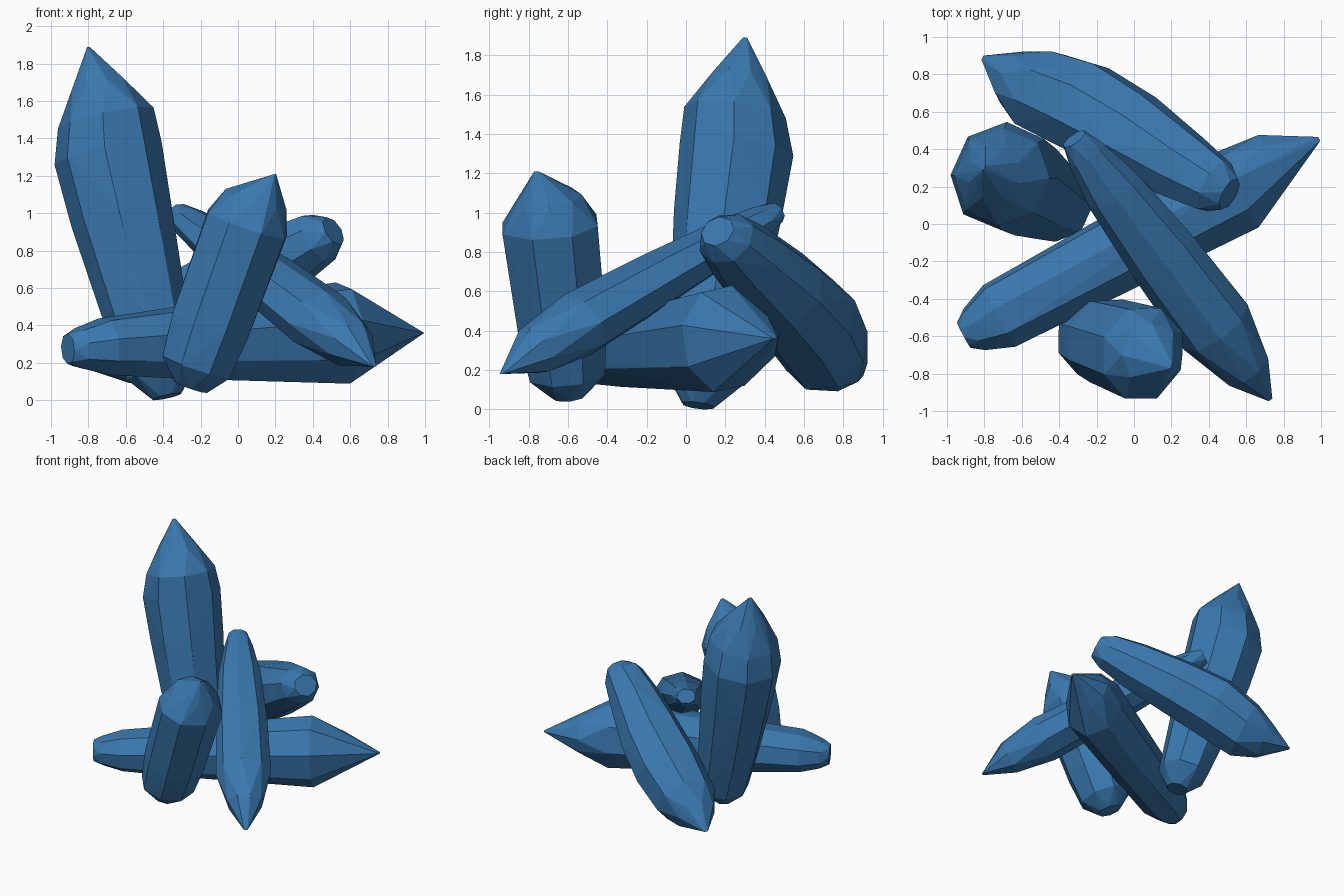
import bpy, bmesh, math, random
from mathutils import Vector

if "Cube" in bpy.data.objects:
    bpy.data.objects.remove(bpy.data.objects["Cube"])

random.seed(4)
SIDES = 8

blue = bpy.data.materials.new("crystal_blue")
blue.diffuse_color = (0.042, 0.19, 0.43, 1)
blue.use_nodes = True
blue.node_tree.nodes["Principled BSDF"].inputs["Base Color"].default_value = blue.diffuse_color


def crystal(name, start, end, apex, rings, phase):
    """Faceted shaft: convex hull of rings (t, side radius, upright radius, optional shift) plus apex."""
    start, end = Vector(start), Vector(end)
    axis = (end - start).normalized()
    u = axis.cross(Vector((0, 0, 1))).normalized()
    v = u.cross(axis)
    bm = bmesh.new()
    for k, (t, ru, rv, *shift) in enumerate(rings):
        centre = start.lerp(end, t) + Vector(shift[0] if shift else (0, 0, 0))
        # the end rings are staggered to give triangular facets
        twist = math.pi / SIDES if k in (0, len(rings) - 1) else 0
        for i in range(SIDES):
            a = phase + twist + 2 * math.pi * i / SIDES
            s = 1.03 * random.uniform(0.98, 1.03)
            bm.verts.new(centre + u * (ru * s * math.cos(a)) + v * (rv * s * math.sin(a)))
    # slightly blunted tip
    tip = Vector(apex)
    for sgn in (-1, 1):
        bm.verts.new(tip + u * 0.012 * sgn)
    res = bmesh.ops.convex_hull(bm, input=bm.verts[:])
    junk = {e for e in res["geom_interior"] + res["geom_unused"]
            if isinstance(e, bmesh.types.BMVert)}
    bmesh.ops.delete(bm, geom=list(junk), context='VERTS')
    bmesh.ops.recalc_face_normals(bm, faces=bm.faces[:])
    mesh = bpy.data.meshes.new(name)
    bm.to_mesh(mesh)
    bm.free()
    mesh.materials.append(blue)
    obj = bpy.data.objects.new(name, mesh)
    bpy.context.collection.objects.link(obj)
    return obj


# tall standing shaft
crystal("tall_crystal", (-0.38, 0.06, 0.02), (-0.79, 0.30, 1.88), (-0.80, 0.30, 1.89),
        [(0, .08, .08), (.07, .19, .185, (0, .02, 0)), (.26, .22, .22, (-.02, .02, 0)),
         (.52, .265, .27, (-.03, .03, 0)), (.70, .28, .28, (-.03, .025, 0)),
         (.80, .255, .255), (.90, .145, .14)], 0.3)

# shorter upright shaft at the front
crystal("front_crystal", (-0.255, -0.595, 0.07), (0.137, -0.71, 1.20), (0.20, -0.76, 1.21),
        [(0, .09, .09), (.10, .20, .20, (-.01, 0, 0)), (.30, .23, .22, (-.01, 0, 0)),
         (.77, .255, .225, (0, -.01, 0)), (.89, .165, .165)], 0.1)

# long shaft lying across the bottom
crystal("lying_crystal", (-0.91, -0.595, 0.275), (1.0, 0.42, 0.37), (0.99, 0.455, 0.36),
        [(0, .075, .08), (.03, .125, .11), (.10, .185, .15, (0, 0, .005)), (.30, .195, .185),
         (.52, .20, .22), (.77, .225, .265, (0, 0, .01)), (.88, .15, .14, (-.03, .04, 0))], 0.25)

# leaning shaft at the back, point downwards
crystal("back_crystal", (0.51, 0.16, 0.905), (-0.79, 0.90, 0.15), (-0.81, 0.89, 0.17),
        [(0, .09, .08), (.06, .15, .14, (0, 0, .01)), (.20, .19, .18, (0, 0, .015)),
         (.42, .235, .22, (.01, .015, .015)), (.62, .25, .24, (.01, .01, .01)),
         (.78, .23, .22, (0, -.02, -.02)), (.89, .15, .14, (0, -.03, -.01))], 0.5)

# slim leaning shaft at the right, point downwards
crystal("slim_crystal", (-0.32, 0.455, 1.0), (0.73, -0.94, 0.18), (0.73, -0.94, 0.18),
        [(0, .07, .055), (.06, .105, .08), (.20, .15, .11, (0, 0, .01)),
         (.45, .19, .14, (0, 0, .02)), (.72, .20, .165, (0, 0, .02)),
         (.88, .13, .125, (0, 0, .02))], 0.7)
